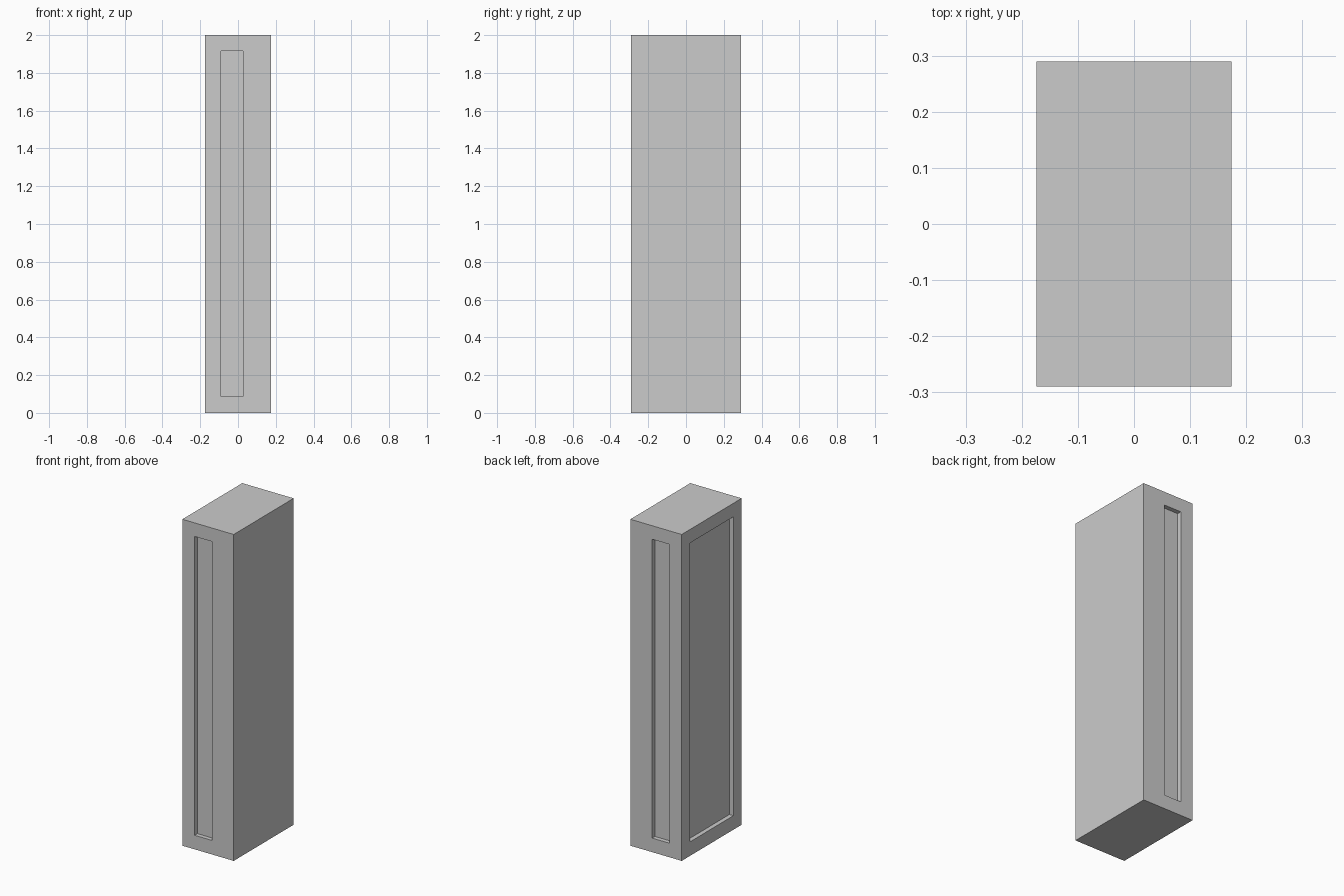
import bpy, bmesh
from mathutils import Vector

if "Cube" in bpy.data.objects:
    bpy.data.objects.remove(bpy.data.objects["Cube"])

HX, HY, H = 0.174, 0.29, 2.0
Z0, Z1 = 0.086, 1.917
DEPTH = 0.027


def recess(bm, normal, axis, lo, hi):
    """Sink a rectangular panel into the side facing the given normal."""
    n = Vector(normal)
    bm.normal_update()
    face = max(bm.faces, key=lambda f: (f.normal.dot(n) > 0.99) * f.calc_area())
    # frame around the panel
    bmesh.ops.inset_individual(bm, faces=[face], thickness=0.02)
    for v in face.verts:
        v.co[axis] = lo if v.co[axis] < 0 else hi
        v.co.z = Z0 if v.co.z < H / 2 else Z1
    # sunken panel
    inner = bmesh.ops.extrude_discrete_faces(bm, faces=[face])["faces"][0]
    for v in inner.verts:
        v.co -= n * DEPTH


# Cabinet body
bm = bmesh.new()
bmesh.ops.create_cube(bm, size=1)
for v in bm.verts:
    v.co = Vector((v.co.x * 2 * HX, v.co.y * 2 * HY, (v.co.z + 0.5) * H))

# Narrow off-centre panels front and back, wide panel on the left side
for side in (-1, 1):
    recess(bm, (0, side, 0), 0, -0.091, 0.027)
recess(bm, (-1, 0, 0), 1, -0.21, 0.21)

bmesh.ops.recalc_face_normals(bm, faces=bm.faces[:])
mesh = bpy.data.meshes.new("panelled_pillar")
bm.to_mesh(mesh)
bm.free()
bpy.context.collection.objects.link(bpy.data.objects.new("panelled_pillar", mesh))
